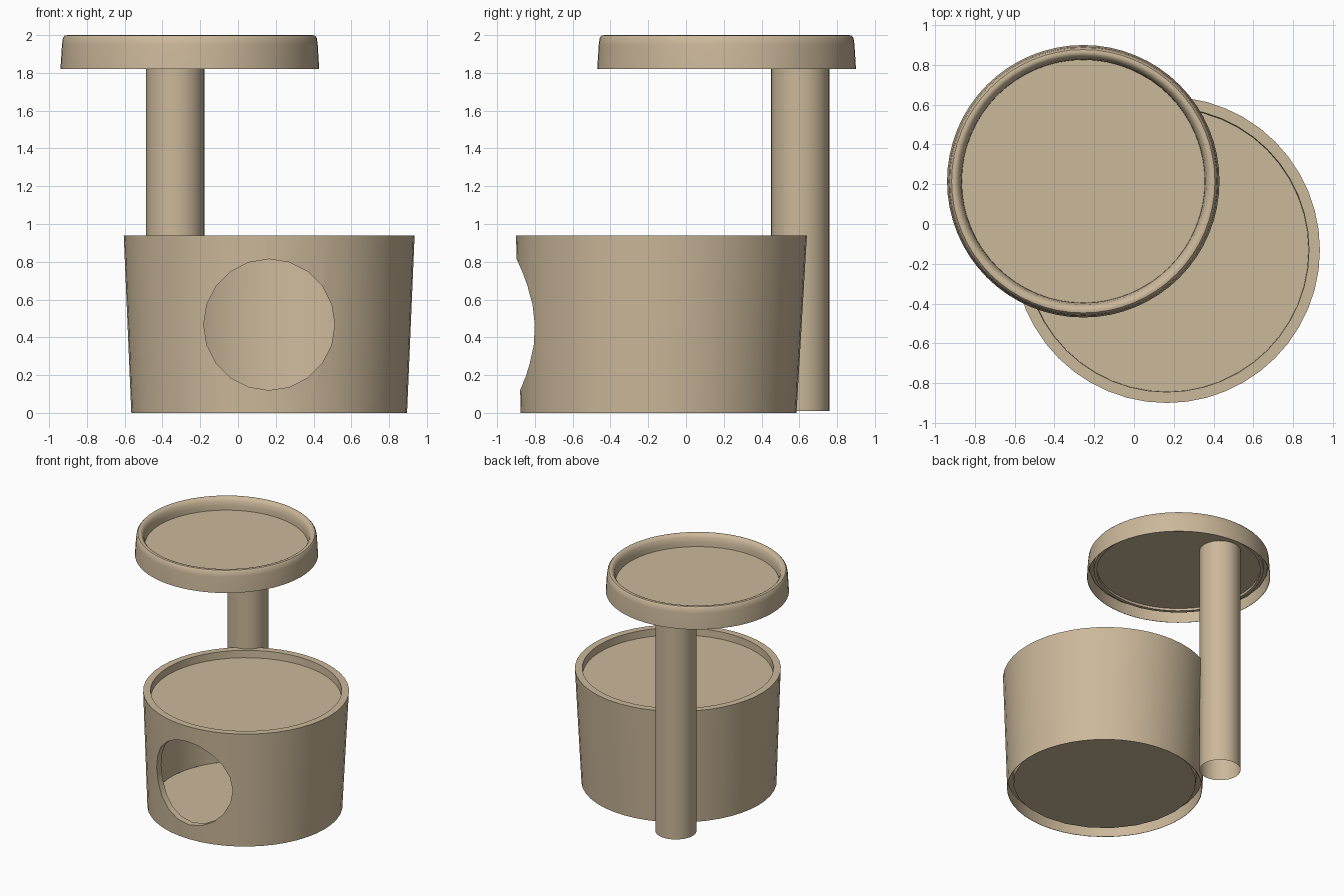
import bpy, bmesh, math

if "Cube" in bpy.data.objects:
    bpy.data.objects.remove(bpy.data.objects["Cube"])

tan = bpy.data.materials.new("tan plush")
tan.diffuse_color = (0.60, 0.48, 0.325, 1)
tan.use_nodes = True
tan.node_tree.nodes["Principled BSDF"].inputs["Base Color"].default_value = tan.diffuse_color


def new_object(name, bm, loc):
    me = bpy.data.meshes.new(name)
    bmesh.ops.recalc_face_normals(bm, faces=bm.faces)
    bm.to_mesh(me)
    bm.free()
    me.materials.append(tan)
    ob = bpy.data.objects.new(name, me)
    ob.location = loc
    bpy.context.collection.objects.link(ob)
    return ob


def smooth(ob):
    bpy.ops.object.select_all(action='DESELECT')
    ob.select_set(True)
    bpy.context.view_layer.objects.active = ob
    bpy.ops.object.shade_smooth_by_angle(angle=math.radians(35))


def ring(name, profile, loc, sides=48, closed=True, shear=0.0):
    """Turn an (r, z) profile round the z axis."""
    bm = bmesh.new()
    rows = []
    for i in range(sides):
        a = 2 * math.pi * i / sides
        rows.append([bm.verts.new((r * math.cos(a), r * math.sin(a) + shear * z, z))
                     for r, z in profile])
    n = len(profile)
    for i in range(sides):
        p, q = rows[i], rows[(i + 1) % sides]
        for j in range(n if closed else n - 1):
            k = (j + 1) % n
            bm.faces.new((p[j], q[j], q[k], p[k]))
    return new_object(name, bm, loc)


def disc(name, r, loc, sides):
    bm = bmesh.new()
    bmesh.ops.create_circle(bm, cap_ends=True, segments=sides, radius=r)
    ob = new_object(name, bm, loc)
    if ob.data.polygons[0].normal.z < 0:
        ob.data.flip_normals()
    return ob


# house: slightly flared tub wall, hollow under its bottom edge
HX, HY = 0.165, -0.145
wall = ring("house_wall", [(0.68, 0.05), (0.715, 0.94), (0.77, 0.94), (0.73, 0),
                           (0.727, 0), (0.731, 0.1), (0.685, 0.1)],
            (HX, HY, 0), shear=0.016)

# round doorway through the front wall
bm = bmesh.new()
bmesh.ops.create_cone(bm, cap_ends=True, segments=20, radius1=0.347, radius2=0.347, depth=0.8)
cutter = new_object("doorway_cutter", bm, (HX, -0.85, 0.467))
cutter.rotation_euler.x = math.pi / 2
cutter.hide_render = True
mod = wall.modifiers.new("doorway", 'BOOLEAN')
mod.operation = 'DIFFERENCE'
mod.solver = 'EXACT'
mod.object = cutter
bpy.context.view_layer.update()
bpy.context.view_layer.objects.active = wall
bpy.ops.object.modifier_apply(modifier=mod.name)
bpy.data.objects.remove(cutter)
smooth(wall)

# house floor and recessed roof
disc("house_floor", 0.684, (HX, HY, 0.05), 24)
disc("house_roof", 0.714, (HX, HY + 0.014, 0.88), 48)

# post: open tube
post = ring("post", [(0.154, 0.01), (0.154, 1.9)], (-0.332, 0.605, 0), 32, closed=False)
smooth(post)

# perch: rounded rim round a recessed bed
rim = [(0.61, 1.88), (0.612, 1.935), (0.62, 1.975), (0.635, 1.995), (0.648, 2.0),
       (0.662, 1.997), (0.672, 1.985), (0.677, 1.95), (0.685, 1.82),
       (0.682, 1.82), (0.672, 1.93), (0.64, 1.93), (0.635, 1.88)]
perch = ring("perch_rim", rim, (-0.255, 0.215, 0), 64)
smooth(perch)
disc("perch_bed", 0.668, (-0.255, 0.215, 1.9), 24)
